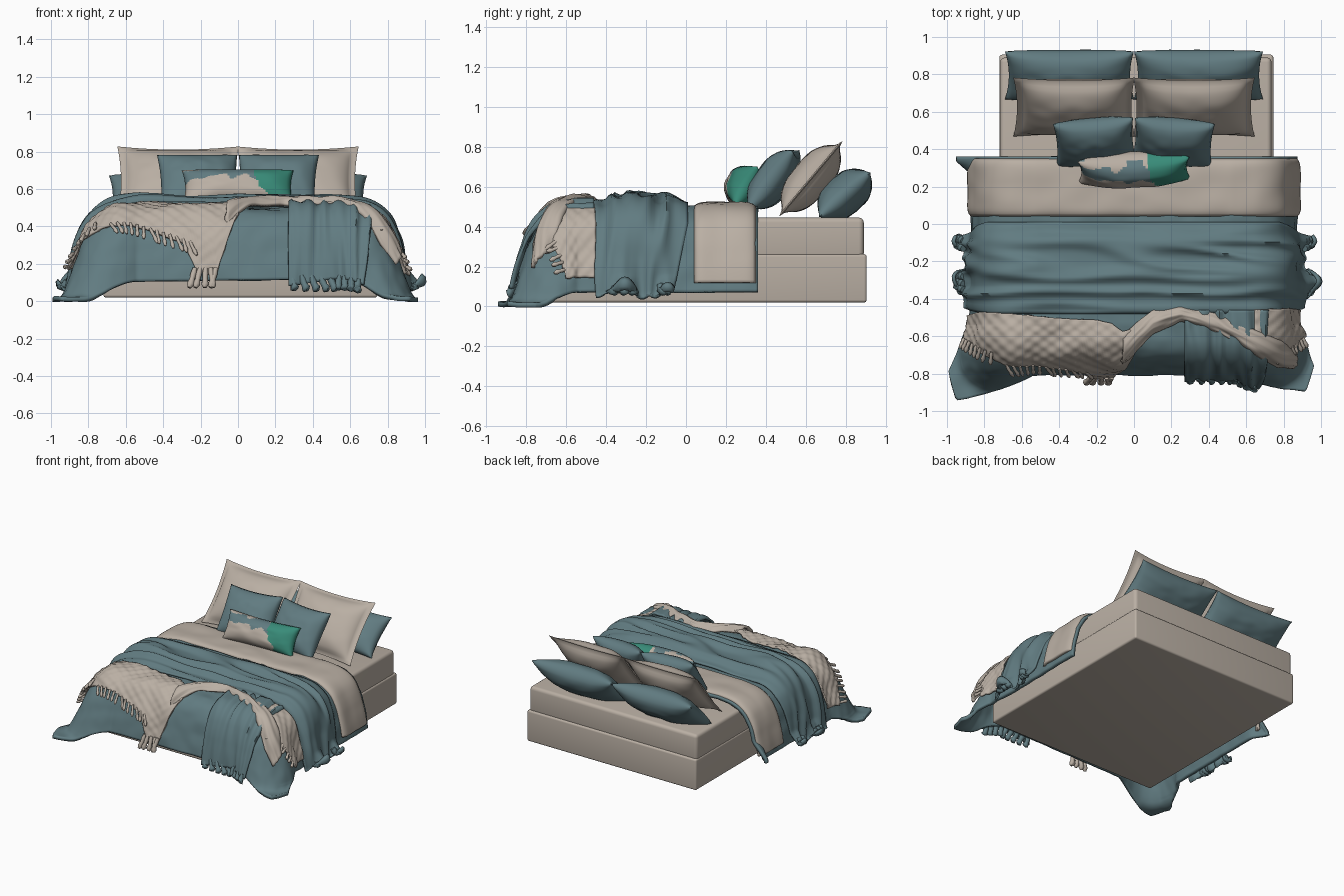
import bpy, bmesh, math, random
from mathutils import Vector, Matrix, noise

random.seed(4)
if "Cube" in bpy.data.objects:
    bpy.data.objects.remove(bpy.data.objects["Cube"])


def material(name, rgb):
    m = bpy.data.materials.new(name)
    m.use_nodes = True
    m.diffuse_color = (*rgb, 1)
    m.node_tree.nodes["Principled BSDF"].inputs["Base Color"].default_value = (*rgb, 1)
    return m


CREAM = material("cream linen", (0.49, 0.43, 0.37))
TEAL = material("slate teal", (0.12, 0.2, 0.22))
GREEN = material("emerald green", (0.04, 0.26, 0.19))


def finish(bm, name, mats, angle=50):
    me = bpy.data.meshes.new(name)
    bm.to_mesh(me)
    bm.free()
    ob = bpy.data.objects.new(name, me)
    bpy.context.collection.objects.link(ob)
    for m in mats:
        me.materials.append(m)
    bpy.ops.object.select_all(action='DESELECT')
    ob.select_set(True)
    bpy.context.view_layer.objects.active = ob
    bpy.ops.object.shade_smooth_by_angle(angle=math.radians(angle))
    return ob


def lerp_knots(knots, x):
    for a, b in zip(knots, knots[1:]):
        if x <= b[0]:
            break
    f = (x - a[0]) / (b[0] - a[0])
    return [p + (q - p) * f for p, q in zip(a[1:], b[1:])]


def clamp01(x):
    return max(0, min(1, x))


# Draping: flat cloth coordinates (s, t) fall over a rounded core
CORE_X, CORE_Y, TOP = 0.54, -0.54, 0.5
FALL = [(-0.3, 0), (0, 0), (0.14, -0.015), (0.225, -0.07), (0.28, -0.17),
        (0.32, -0.32), (0.345, -0.48), (0.8, -0.48)]
PROFILE, run = [], -0.3
for i, (r, z) in enumerate(FALL):
    if i:
        run += math.dist(FALL[i - 1], (r, z))
    PROFILE.append((run, r, z))


def fall(d):
    samples = [lerp_knots(PROFILE, d + k * 0.02) for k in (-2, -1, 0, 1, 2)]
    return [sum(c) / 5 for c in zip(*samples)]


def drape(s, t, lift):
    ox = s - max(-CORE_X, min(CORE_X, s))
    oy = min(0, t - CORE_Y)
    d = math.hypot(ox, oy)
    if d < 1e-6:
        return Vector((s, t, TOP + lift))
    r, z = fall(d)
    (r0, z0), (r1, z1) = fall(d - 0.03), fall(d + 0.03)
    tangent = Vector((r1 - r0, z1 - z0)).normalized()
    corner = 2 * abs(ox * oy) / d ** 2
    r *= 1 + (0.37 if s < 0 else 0.3) * corner * clamp01(d / 0.64) ** 2
    r -= tangent.y * lift
    z += tangent.x * lift
    squash = 0.8 + 0.1 * corner
    return Vector((s - ox + r * ox / d, t - oy + r * oy / d * squash,
                   max(0.02, TOP + z)))


def wave(s, t, fs, ft, seed=0):
    return noise.noise(Vector((s * fs, t * ft, seed)))


def ridge(s, t, fs, ft, seed=0):
    return 0.7 * math.exp(-9 * wave(s, t, fs, ft, seed) ** 2)


def panel(name, mat, knots, lift, thick=0.014, step=0.015):
    """Cloth between back and front edges given as (s, t_back, t_front)."""
    s0, s1 = knots[0][0], knots[-1][0]
    ns = int((s1 - s0) / step)
    nt = max(8, int(max(k[1] - k[2] for k in knots) / step))
    bm = bmesh.new()
    rows = []
    for i in range(ns + 1):
        s = s0 + (s1 - s0) * i / ns
        back, front = lerp_knots(knots, s)
        row = []
        for j in range(nt + 1):
            v = j / nt
            t = back + (front - back) * v
            row.append(bm.verts.new(drape(s, t, lift(s, t, v))))
        rows.append(row)
    for a, b in zip(rows, rows[1:]):
        for j in range(nt):
            bm.faces.new((a[j], a[j + 1], b[j + 1], b[j]))
    ob = finish(bm, name, [mat], 80)
    mod = ob.modifiers.new("thickness", 'SOLIDIFY')
    mod.thickness, mod.offset = thick, -1


def fringe(name, mat, starts, direction, radius, lift):
    """Short tapered tassels lying on the drape."""
    cu = bpy.data.curves.new(name, 'CURVE')
    cu.dimensions, cu.bevel_depth, cu.bevel_resolution = '3D', radius, 2
    cu.use_fill_caps = True
    for s, t in starts:
        sp = cu.splines.new('POLY')
        sp.points.add(4)
        swing = random.uniform(-0.3, 0.3)
        for k, p in enumerate(sp.points):
            ds = direction[0] + swing * direction[1]
            dt = direction[1] + swing * direction[0]
            pos = drape(s + ds * k / 4, t + dt * k / 4, lift * (1 + 0.2 * k))
            pos.z = max(pos.z, radius + 0.01)
            p.co = (*pos, 1)
            p.radius = (0.6, 0.8, 0.7, 1, 0.5)[k]
    ob = bpy.data.objects.new(name, cu)
    bpy.context.collection.objects.link(ob)
    cu.materials.append(mat)
    bpy.ops.object.select_all(action='DESELECT')
    ob.select_set(True)
    bpy.context.view_layer.objects.active = ob
    bpy.ops.object.convert(target='MESH')
    bpy.context.object.data.shade_smooth()


def block(name, lo, hi, bevel):
    bm = bmesh.new()
    bmesh.ops.create_cube(bm, size=1)
    lo, hi = Vector(lo), Vector(hi)
    for v in bm.verts:
        v.co = (lo + hi) / 2 + v.co * (hi - lo)
    bmesh.ops.bevel(bm, geom=bm.edges[:], offset=bevel, segments=4, profile=0.5,
                    affect='EDGES')
    finish(bm, name, [CREAM], 40)


# Bed base and mattress
block("bed_base", (-0.72, -0.68, 0.02), (0.745, 0.905, 0.262), 0.014)
block("mattress", (-0.715, -0.66, 0.24), (0.735, 0.89, 0.445), 0.025)

# Duvet, with its folded cream top band
panel("duvet", TEAL, [(-1.16, 0.36, -0.92), (-1.06, 0.36, -1.11), (-0.9, 0.36, -1.13),
                      (0.9, 0.36, -1.11), (1.06, 0.36, -1.08), (1.16, 0.36, -0.9)],
      lambda s, t, v: 0.012 * wave(s, t, 4, 4) + 0.006 * wave(s, t, 11, 11)
      + 0.07 * clamp01((-s - 1) * 8) * clamp01((t - 0.27) * 15), 0.025)
panel("folded_band", CREAM, [(-1.115, 0.35, 0.04), (1.115, 0.35, 0.04)],
      lambda s, t, v: 0.022 + 0.006 * wave(s, t, 6, 9) - 0.02 * abs(2 * v - 1) ** 8, 0.02)


# Rumpled teal throw across the bed, with lobed hems, and down the front
def throw_lift(s, t, v):
    lobes = clamp01((abs(s) - 1.08) * 8) * (0.5 + 0.5 * math.sin(t * 29 - 2.2)) ** 2
    folds = ridge(s, t, 1.6, 11) * min(1, 5 * v, 5 - 5 * v)
    return (0.016 + 0.05 * folds + 0.02 * wave(s, t, 3, 6, 5) + 0.08 * lobes
            + 0.02 * math.sin(math.pi * v) * clamp01(2 - 2 * abs(s)))


panel("throw_across", TEAL,
      [(-1.22, -0.07, -0.45), (-0.8, 0.01, -0.48), (0.8, 0.01, -0.48), (1.22, -0.07, -0.45)],
      throw_lift)
panel("throw_front", TEAL, [(0.27, -0.46, -1.16), (0.5, -0.46, -1.12), (0.72, -0.46, -1.12)],
      lambda s, t, v: 0.016 + 0.045 * ridge(s, t, 13, 1.5, 2) + 0.01 * wave(s, t, 9, 3))
for side, label in ((-1, "right"), (1, "left")):
    fringe("throw_tassels_" + label, TEAL,
           [(side * 1.13, t) for t in (-0.09, -0.13, -0.28, -0.32, -0.35)],
           (side * 0.1, 0), 0.03, 0.04)
fringe("throw_tassels_front", TEAL, [(0.29 + 0.05 * k, -1.1) for k in range(9)],
       (0.02, -0.1), 0.025, 0.022)


# Knitted cream blanket: wide part, twisted strip and side part
def knit(s, t, v):
    return 0.028 + 0.004 * math.sin(s * 75) * math.sin(t * 90) + 0.018 * wave(s, t, 7, 7)


panel("knit_blanket", CREAM,
      [(-1.06, -0.49, -0.64), (-0.85, -0.47, -0.72), (-0.65, -0.48, -0.8), (-0.45, -0.5, -0.86),
       (-0.29, -0.51, -0.93), (-0.22, -0.51, -1.08), (-0.12, -0.53, -1.1), (-0.06, -0.58, -0.92),
       (0, -0.56, -0.74)], knit, step=0.012)
panel("knit_strip", CREAM,
      [(-0.06, -0.6, -0.83), (0.02, -0.52, -0.7), (0.1, -0.46, -0.6), (0.25, -0.44, -0.52),
       (0.45, -0.48, -0.59), (0.65, -0.57, -0.72), (0.8, -0.64, -0.83), (0.92, -0.72, -0.87)],
      lambda s, t, v: 0.025 + 0.035 * math.sin(math.pi * v) + 0.015 * wave(s, v, 9, 5), 0.02)
panel("knit_side", CREAM, [(0.64, -0.46, -0.66), (0.85, -0.45, -0.72), (1.09, -0.46, -0.64)],
      knit, step=0.012)
fringe("knit_fringe_front", CREAM, [(-0.68 + 0.035 * k, -0.78 - 0.011 * k) for k in range(13)],
       (0.02, -0.08), 0.012, 0.03)
fringe("knit_fringe_tail", CREAM, [(-0.23 + 0.028 * k, -1.06) for k in range(5)],
       (0, -0.12), 0.02, 0.03)
for side, label in ((-1, "right"), (1, "left")):
    fringe("knit_fringe_" + label, CREAM,
           [(side * (0.76 + 0.04 * k), -0.7 + 0.007 * k) for k in range(8)],
           (0, -0.07), 0.013, 0.025)


# Cushions: two bulged grids joined at a pinched seam
def cushion(name, mats, centre, width, height, puff, tilt, roll=0, flange=0, paint=None):
    bm = bmesh.new()
    for face_side in (1, -1):
        made = bmesh.ops.create_grid(bm, x_segments=48, y_segments=32, size=1)["verts"]
        if face_side < 0:
            bmesh.ops.reverse_faces(bm, faces=list({f for v in made for f in v.link_faces}))
        for v in made:
            a, b = v.co.x, v.co.y
            inner = 1 - flange
            ua, ub = min(1, abs(a) / inner), min(1, abs(b) / inner)
            h = puff * ((1 - ua ** 2.6) * (1 - ub ** 2.6)) ** 0.6
            h *= 1 + 0.06 * wave(a, b, 3, 3, width + centre[0])
            h = h + 0.006 if max(abs(a), abs(b)) < 0.999 else 0
            v.co = (a * width / 2 * (1 - 0.06 * (1 - b * b)),
                    b * height / 2 * (1 - 0.09 * (1 - a * a)), face_side * h)
    bmesh.ops.remove_doubles(bm, verts=bm.verts[:], dist=0.0005)
    if paint:
        for f in bm.faces:
            c = f.calc_center_median()
            f.material_index = paint(c.x, c.y, c.z)
    bm.transform(Matrix.Translation(centre) @ Matrix.Rotation(roll, 4, 'Z')
                 @ Matrix.Rotation(math.radians(tilt), 4, 'X'))
    finish(bm, name, mats, 80)


for side, label in ((-1, "right"), (1, "left")):
    cushion("back_pillow_" + label, [TEAL], (side * 0.345, 0.795, 0.56), 0.69, 0.34, 0.095, 41)
    cushion("sham_pillow_" + label, [CREAM], (side * 0.32, 0.625, 0.64), 0.65, 0.49, 0.09, 50,
            flange=0.1)
    cushion("square_cushion_" + label, [TEAL], (side * 0.21, 0.44, 0.635), 0.43, 0.37, 0.085,
            53, roll=side * -0.08)


# Lumbar cushion: green end, cream lower front and upper back, teal between
def lumbar_paint(x, y, z):
    edge = 0.04 * wave(x, y, 14, 14)
    if x > 0.12 - 0.4 * y + edge:
        return 2
    if z > 0:
        return 1 if 0.025 + edge < y < 0.09 + edge else 0
    return 0 if y > 0 and x > -0.25 + edge else 1


cushion("lumbar_cushion", [CREAM, TEAL, GREEN], (0.0, 0.29, 0.605), 0.6, 0.22, 0.085, 60,
        roll=0.04, paint=lumbar_paint)
